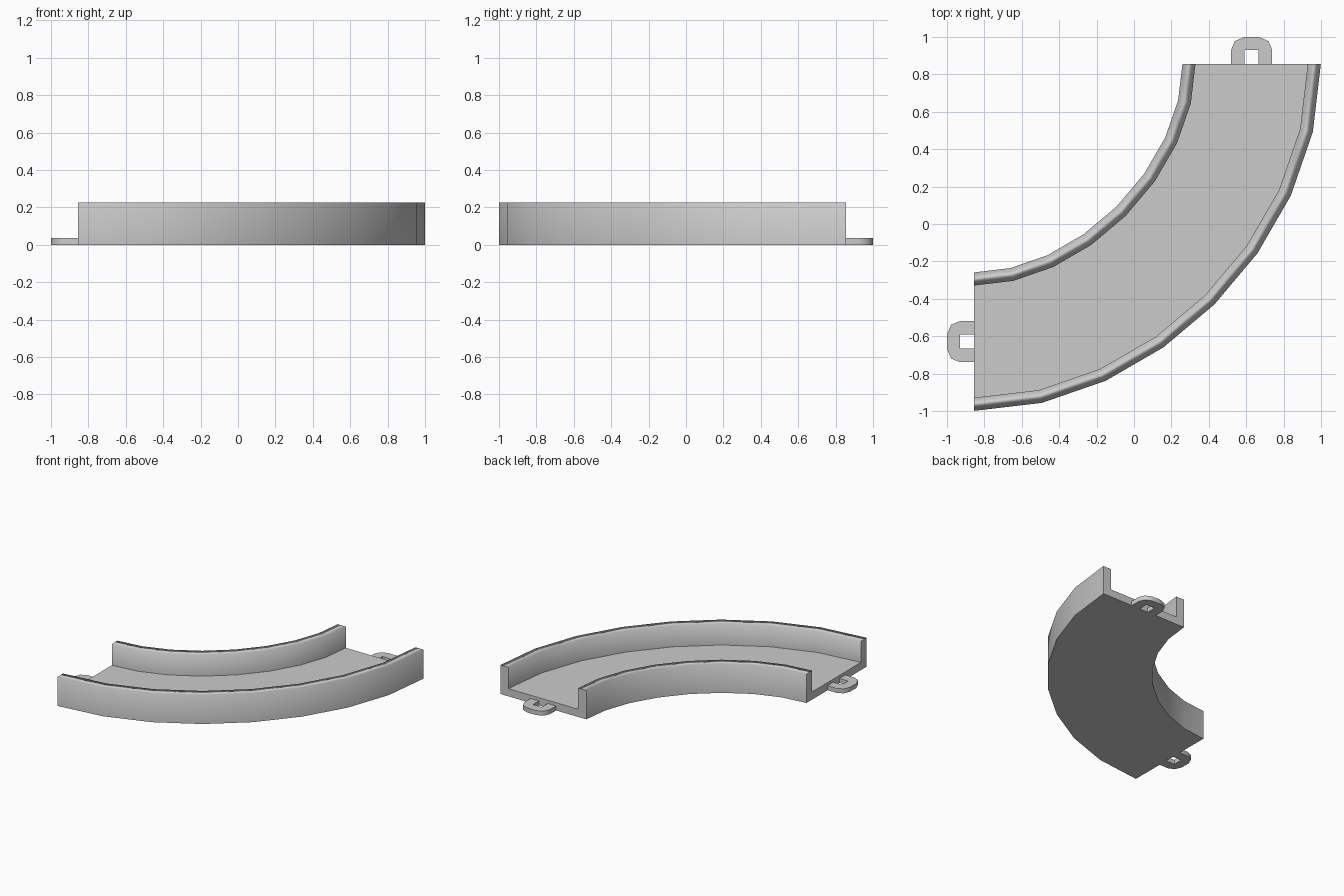
import bpy, bmesh
from mathutils import Vector

if "Cube" in bpy.data.objects:
    bpy.data.objects.remove(bpy.data.objects["Cube"])

END = 0.856        # where the channel stops on +y and -x
MID = 0.629        # centre line of the channel at each end
HALF = 0.37        # half width of the channel
WALL = 0.07
TOP, FLOOR, TAB = 0.225, 0.06, 0.035
STEPS, HANDLE = 8, 0.506


def finish(bm, name):
    bmesh.ops.recalc_face_normals(bm, faces=bm.faces)
    mesh = bpy.data.meshes.new(name)
    bm.to_mesh(mesh)
    bm.free()
    obj = bpy.data.objects.new(name, mesh)
    bpy.context.collection.objects.link(obj)
    return obj


# Curved channel: U profile swept along a quarter-turn bezier
def centre_line():
    r = MID + END
    c = Vector((-END, END))
    p = [c + Vector(v) * r for v in ((0, -1), (HANDLE, -1), (1, -HANDLE), (1, 0))]
    for i in range(STEPS + 1):
        t = i / STEPS
        s = 1 - t
        pos = p[0]*s**3 + p[1]*3*s*s*t + p[2]*3*s*t*t + p[3]*t**3
        tan = (p[1]-p[0])*s*s + (p[2]-p[1])*2*s*t + (p[3]-p[2])*t*t
        tan.normalize()
        yield pos, Vector((tan.y, -tan.x))   # outward side normal


inner = HALF - WALL
profile = [(-HALF, 0), (HALF, 0), (HALF, TOP), (inner, TOP),
           (inner, FLOOR), (-inner, FLOOR), (-inner, TOP), (-HALF, TOP)]
bm = bmesh.new()
rings = []
for pos, side in centre_line():
    rings.append([bm.verts.new((*(pos + side * u), z)) for u, z in profile])
n = len(profile)
for a, b in zip(rings, rings[1:]):
    for j in range(n):
        f = bm.faces.new((a[j], a[(j+1) % n], b[(j+1) % n], b[j]))
        f.smooth = True
for ring in (rings[0], rings[-1]):
    f = bm.faces.new(ring)
    for e in f.edges:
        e.smooth = False
# Crisp bottom and floor corners; wall rims stay soft
for a, b in zip(rings, rings[1:]):
    for j in (0, 1, 4, 5):
        bm.edges.get((a[j], b[j])).smooth = False
channel = finish(bm, "curved_channel")
wn = channel.modifiers.new("soft_rims", 'WEIGHTED_NORMAL')
wn.keep_sharp = True

# Connector loops: flat rounded U, one at each end
half_u = [(0.11, 0), (0.11, 0.075), (0.09, 0.122), (0.038, 0.144)]
hole = [(-0.037, 0), (-0.037, 0.074), (0.037, 0.074), (0.037, 0)]
right_first = half_u + [(-x, y) for x, y in reversed(half_u)]
outline = right_first + hole


def connector(name, place):
    bm = bmesh.new()
    face = bm.faces.new([bm.verts.new((*place(x, y), 0)) for x, y in outline])
    ext = bmesh.ops.extrude_face_region(bm, geom=[face], use_keep_orig=True)
    bmesh.ops.translate(bm, vec=(0, 0, TAB),
                        verts=[g for g in ext["geom"] if isinstance(g, bmesh.types.BMVert)])
    obj = finish(bm, name)
    bpy.ops.object.select_all(action='DESELECT')
    obj.select_set(True)
    bpy.context.view_layer.objects.active = obj
    bpy.ops.object.shade_smooth_by_angle(angle=0.9)


connector("back_connector_loop", lambda x, y: (MID + x, END + y))
connector("left_connector_loop", lambda x, y: (-END - y, -MID - x))
